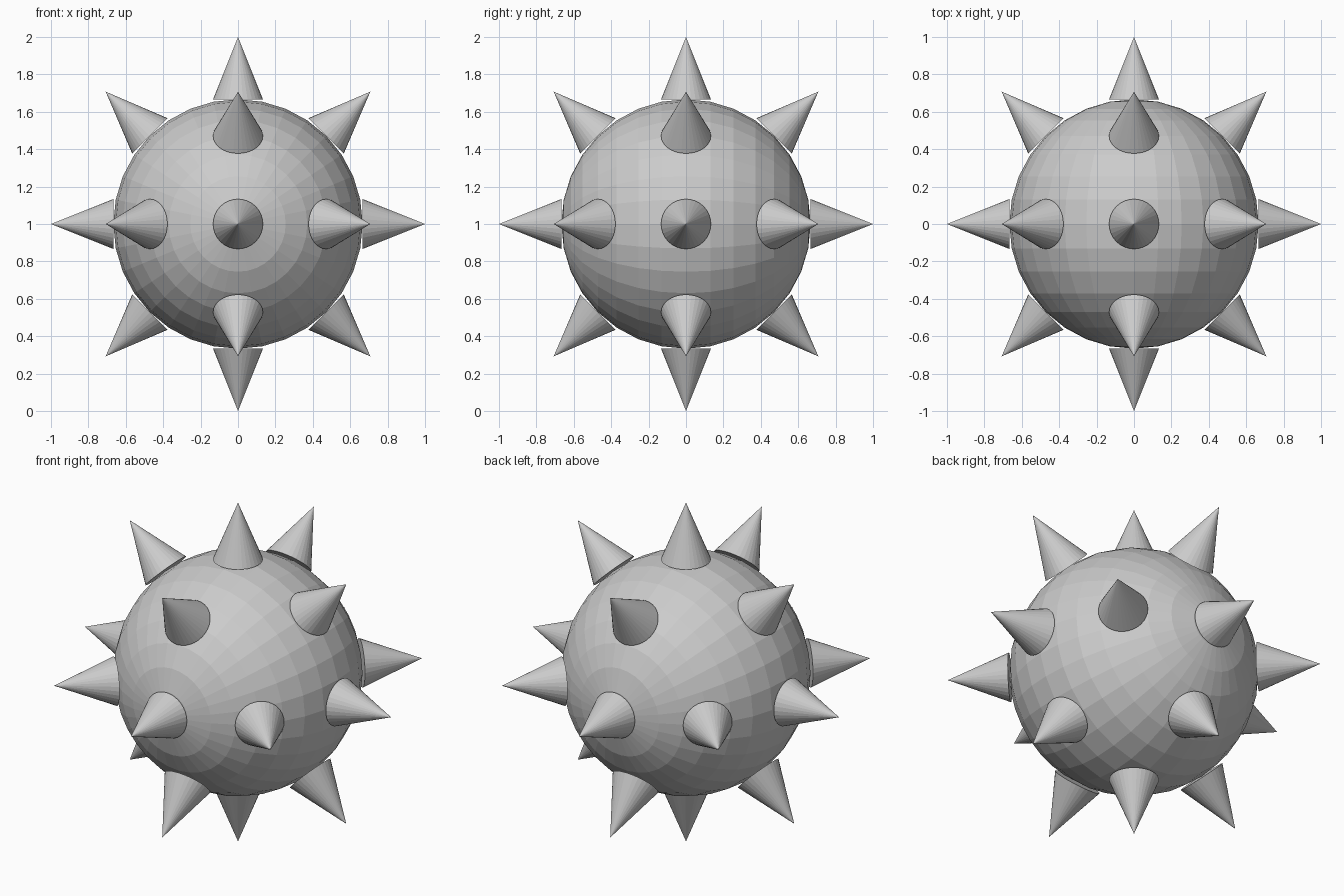
import bpy
from math import pi
from itertools import product
from mathutils import Vector

if "Cube" in bpy.data.objects:
    bpy.data.objects.remove(bpy.data.objects["Cube"])

R = 2 / 3            # ball radius
H = 1 / 3            # spike height
CENTRE = Vector((0, 0, 1))

# Faceted ball, poles along the y axis
bpy.ops.mesh.primitive_uv_sphere_add(segments=32, ring_count=16, radius=R,
                                     location=CENTRE, rotation=(pi / 2, 0, 0))
bpy.context.object.name = "ball"


def add_spike(direction):
    d = direction.normalized()
    bpy.ops.mesh.primitive_cone_add(vertices=32, radius1=0.2 * R, radius2=0, depth=H,
                                    location=CENTRE + d * (R + H / 2),
                                    rotation=d.to_track_quat('Z', 'Y').to_euler())
    bpy.context.object.name = "spike"


# Spikes: 6 along the axes and 12 along the diagonals between two axes
for v in product((-1, 0, 1), repeat=3):
    if sum(map(abs, v)) in (1, 2):
        add_spike(Vector(v))
